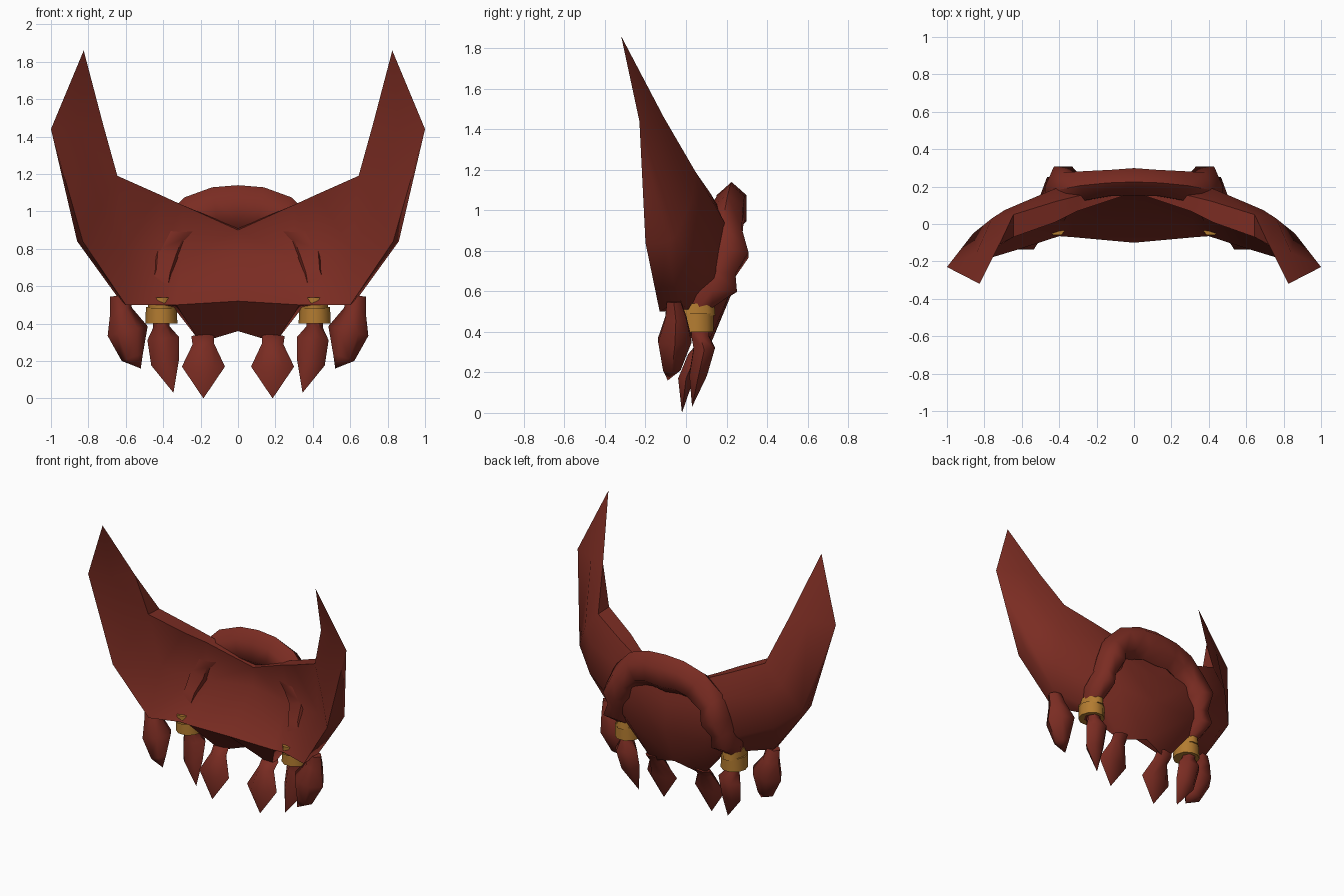
import bpy
import bmesh
import math
from mathutils import Vector

cube = bpy.data.objects.get("Cube")
if cube:
    bpy.data.objects.remove(cube, do_unlink=True)


def make_material(name, colour):
    material = bpy.data.materials.new(name)
    material.use_nodes = True
    material.diffuse_color = colour
    for node in material.node_tree.nodes:
        if node.type == 'BSDF_PRINCIPLED':
            node.inputs["Base Color"].default_value = colour
    return material


red = make_material("dark_red", (0.195, 0.025, 0.016, 1))
gold = make_material("gold", (0.45, 0.2, 0.03, 1))


def bridge(name, rings, material, angle, cap_start=True):
    """Skin a list of point rings, then mirror the part across x."""
    bm = bmesh.new()
    rows = [[bm.verts.new(point) for point in ring] for ring in rings]
    count = len(rows[0])
    for low, high in zip(rows, rows[1:]):
        for i in range(count):
            j = (i + 1) % count
            bm.faces.new((low[i], low[j], high[j], high[i]))
    if cap_start:
        bm.faces.new(rows[0])
    bm.faces.new(rows[-1])
    bmesh.ops.remove_doubles(bm, verts=bm.verts, dist=0.002)
    bmesh.ops.recalc_face_normals(bm, faces=bm.faces)
    mesh = bpy.data.meshes.new(name)
    bm.to_mesh(mesh)
    bm.free()
    mesh.materials.append(material)
    part = bpy.data.objects.new(name, mesh)
    bpy.context.collection.objects.link(part)
    # Shade before the mirror so the mirrored half inherits it
    bpy.ops.object.select_all(action='DESELECT')
    part.select_set(True)
    bpy.context.view_layer.objects.active = part
    bpy.ops.object.shade_smooth_by_angle(angle=math.radians(angle))
    mirror = part.modifiers.new("Mirror", 'MIRROR')
    mirror.use_clip = True
    mirror.merge_threshold = 0.003
    return part


def strand(name, path, material=red, sides=6, angle=62, cap_start=True):
    """Sweep an oval along a path of (x, y, z, half width, half depth)."""
    centres = [Vector(step[:3]) for step in path]
    rings = []
    for k, (x, y, z, width, depth) in enumerate(path):
        after = centres[min(k + 1, len(path) - 1)]
        before = centres[max(k - 1, 0)]
        across = (after - before).cross(Vector((0, 1, 0))).normalized()
        ring = []
        for i in range(sides):
            turn = math.tau * i / sides
            offset = across * width * math.cos(turn)
            offset.y += depth * math.sin(turn)
            ring.append(centres[k] + offset)
        rings.append(ring)
    return bridge(name, rings, material, angle, cap_start)


# Main plate: sections from the middle out to the horn tip, each ordered
# front rim, front hollow, front lip, underside, back low, back middle, back rim
tip = (0.825, -0.32, 1.86)
horn_edge = (1, -0.23, 1.44)
horn_inner = (.72, -.11, 1.46)
corner = (.645, -.07, 1.19)
corner_back = (.645, .05, 1.185)
sections = [
    [(0, .17, .9), (0, .16, .77), (0, -.1, .52), (0, .13, .36),
     (0, .23, .6), (0, .22, .8), (0, .2, .91)],
    [(.3, .07, 1.035), (.3, .12, .75), (.33, -.07, .5), (.2, .09, .3),
     (.3, .22, .6), (.3, .21, .85), (.3, .15, 1.035)],
    [(.42, .01, 1.09), (.42, .1, .75), (.4, -.065, .5), (.34, .05, .48),
     (.48, .14, .66), (.42, .19, .94), (.42, .12, 1.085)],
    [corner, (.61, .02, .8), (.6, -.13, .5), (.65, -.04, .55),
     (.71, .05, .75), (.69, .075, .98), corner_back],
    [corner, (.735, -.125, 1.02), (.83, -.2, .84), (.86, -.1, .84),
     (.86, -.05, .87), (.76, .03, 1.06), corner_back],
    [horn_inner, (.86, -.18, 1.45), horn_edge, horn_edge,
     horn_edge, (.84, -.15, 1.46), horn_inner],
    [tip] * 7,
]
bridge("horned_plate", sections, red, 50, cap_start=False)

# Thick braid arching over the back
strand("back_braid", [
    (0, .225, 1.01, .13, .085),
    (.12, .22, 1.01, .12, .08),
    (.23, .205, .975, .115, .09),
    (.34, .18, .88, .1, .11),
    (.38, .2, .78, .1, .125),
    (.4, .14, .68, .075, .12),
    (.42, .13, .6, .09, .14),
    (.41, .06, .52, .06, .08),
    (.41, .06, .4, .06, .06),
], cap_start=False)

# Gold rings holding the braid ends
strand("lower_ring", [
    (.41, .05, .4, .086, .09), (.41, .05, .49, .082, .09),
], gold, sides=10)
strand("upper_ring", [
    (.41, .045, .48, .072, .105), (.41, .04, .54, .066, .105),
], gold, sides=10)

# Loose braid ends below the rings
strand("braid_tail", [
    (.41, .07, .42, .045, .05),
    (.41, .07, .38, .045, .05),
    (.4, .09, .32, .085, .06),
    (.39, .06, .19, .075, .05),
    (.345, .03, .03, 0, 0),
])

# Pointed locks under the middle
strand("chin_lock", [
    (.19, .09, .34, .06, .04),
    (.185, .05, .29, .058, .045),
    (.185, 0, .17, .115, .045),
    (.185, -.02, 0, 0, 0),
])

# Pointed locks at the outer corners
strand("side_lock", [
    (.635, -.06, .55, .05, .04),
    (.625, -.05, .47, .06, .06),
    (.59, -.055, .36, .11, .095),
    (.565, -.07, .22, .06, .05),
    (.52, -.09, .16, 0, 0),
])
